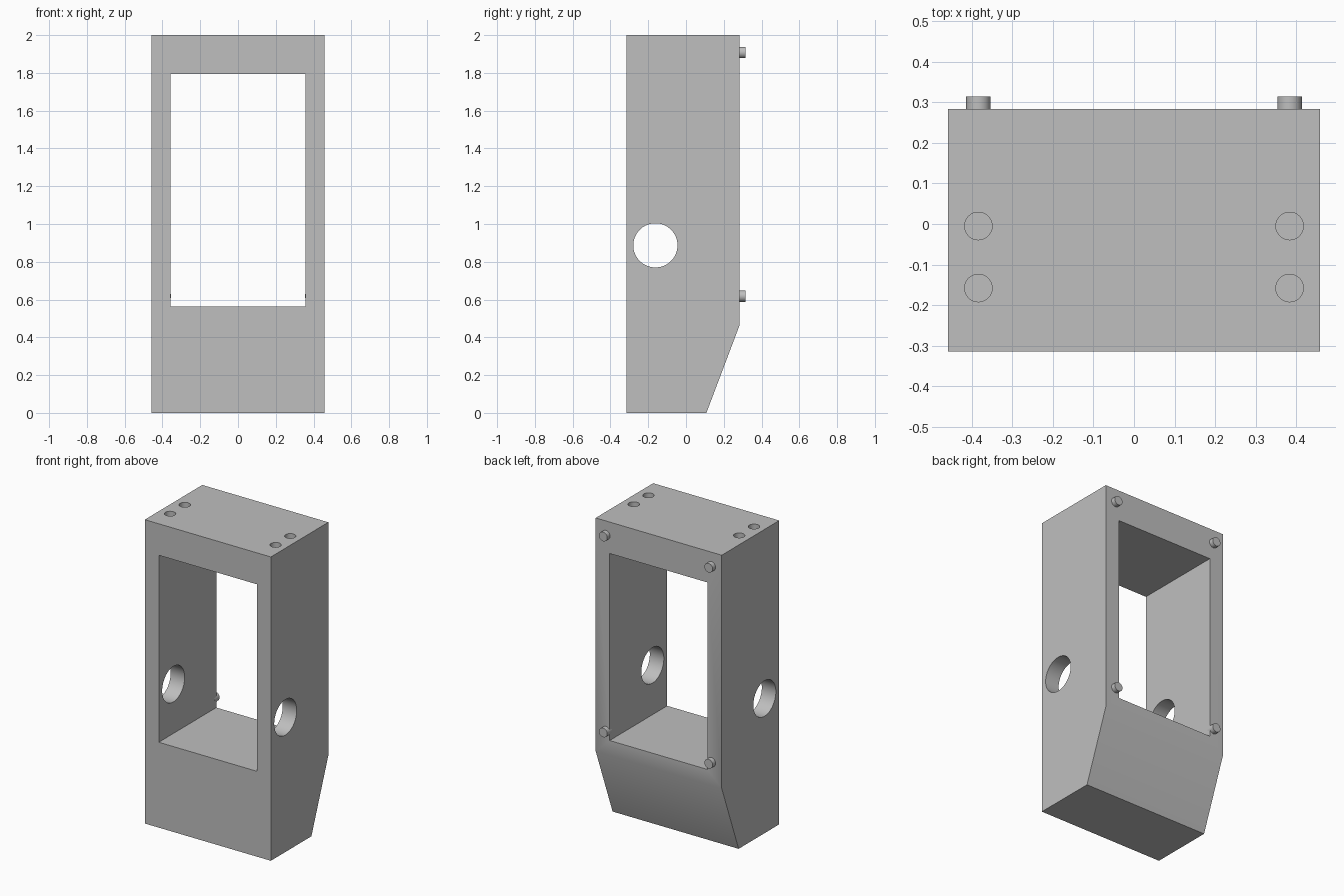
import bpy
import math

cube = bpy.data.objects.get("Cube")
if cube:
    bpy.data.objects.remove(cube, do_unlink=True)

grey = bpy.data.materials.new("plain grey")
grey.use_nodes = True
colour = (0.52, 0.52, 0.52, 1)
grey.diffuse_color = colour
grey.node_tree.nodes["Principled BSDF"].inputs["Base Color"].default_value = colour

HALF_W, FRONT, BACK = 0.459, -0.314, 0.284


def prism(name, profile, half_width):
    """Extrude a (y, z) outline along x."""
    n = len(profile)
    verts = [(x, y, z) for x in (-half_width, half_width) for y, z in profile]
    faces = [tuple(reversed(range(n))), tuple(range(n, 2 * n))]
    faces += [(i, (i + 1) % n, n + (i + 1) % n, n + i) for i in range(n)]
    mesh = bpy.data.meshes.new(name)
    mesh.from_pydata(verts, [], faces)
    obj = bpy.data.objects.new(name, mesh)
    bpy.context.collection.objects.link(obj)
    mesh.materials.append(grey)
    return obj


def cylinder(name, radius, depth, location, rotation=(0, 0, 0), sides=48):
    bpy.ops.mesh.primitive_cylinder_add(vertices=sides, radius=radius, depth=depth,
                                        location=location, rotation=rotation)
    obj = bpy.context.object
    obj.name = name
    obj.data.materials.append(grey)
    return obj


def shade(obj):
    bpy.ops.object.select_all(action='DESELECT')
    obj.select_set(True)
    bpy.context.view_layer.objects.active = obj
    bpy.ops.object.shade_smooth_by_angle(angle=math.radians(30))


# Housing with a sloped lower back
housing = prism("housing", [(FRONT, 0), (0.108, 0), (BACK, 0.465),
                            (BACK, 2), (FRONT, 2)], HALF_W)

# Cutters: through window, side port and blind holes in the top
cutters = [prism("window_cutter", [(-0.5, 0.562), (0.5, 0.562),
                                   (0.5, 1.793), (-0.5, 1.793)], 0.357)]
cutters.append(cylinder("side_port_cutter", 0.117, 1.4, (0, -0.162, 0.887),
                        (0, math.pi / 2, 0), 64))
for x in (-0.384, 0.384):
    for y in (-0.005, -0.158):
        cutters.append(cylinder("top_hole_cutter", 0.034, 0.24, (x, y, 2)))

for cutter in cutters:
    mod = housing.modifiers.new(cutter.name, 'BOOLEAN')
    mod.operation = 'DIFFERENCE'
    mod.solver = 'EXACT'
    mod.object = cutter

# Bake the cuts, then discard the cutters
bpy.context.view_layer.update()
graph = bpy.context.evaluated_depsgraph_get()
cut_mesh = bpy.data.meshes.new_from_object(housing.evaluated_get(graph))
housing.modifiers.clear()
housing.data = cut_mesh
for cutter in cutters:
    bpy.data.objects.remove(cutter, do_unlink=True)
shade(housing)

# Locating pins at the corners of the back face
for x, side in ((-0.384, "right"), (0.384, "left")):
    for z, level in ((0.618, "lower"), (1.908, "upper")):
        pin = cylinder(f"{level}_{side}_pin", 0.03, 0.05, (x, 0.289, z),
                       (math.pi / 2, 0, 0), 32)
        shade(pin)
